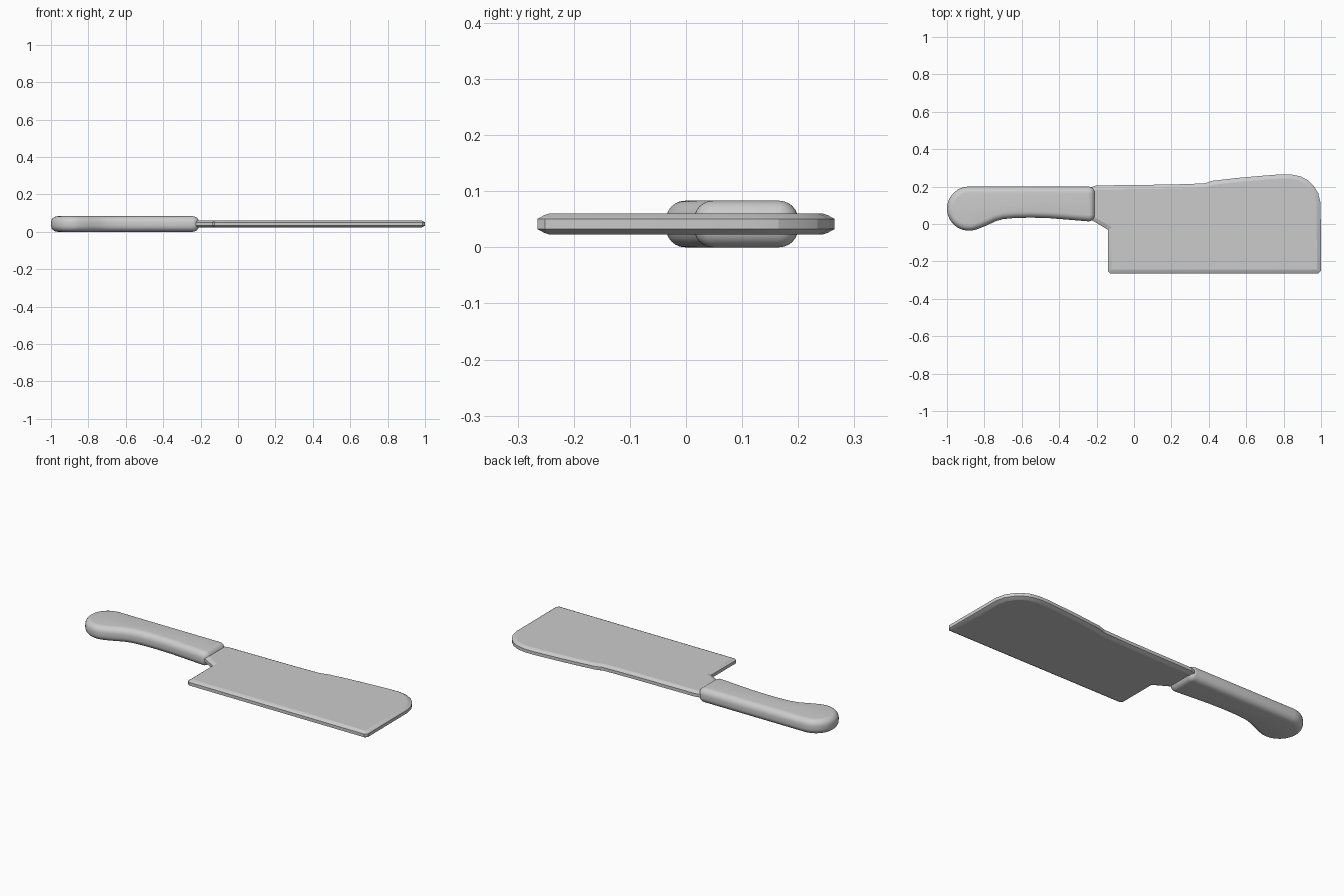
import bpy
import bmesh
from math import cos, sin, pi, radians
from mathutils import Vector

cube = bpy.data.objects.get("Cube")
if cube:
    bpy.data.objects.remove(cube, do_unlink=True)

MID_Z = 0.0415

steel = bpy.data.materials.new("plain_grey")
steel.use_nodes = True
grey = (0.6, 0.6, 0.6, 1)
steel.diffuse_color = grey
steel.node_tree.nodes["Principled BSDF"].inputs["Base Color"].default_value = grey


def arc(cx, cy, r, start, end, steps):
    """Points on a circular arc, angles in degrees."""
    angles = [radians(start + (end - start) * i / steps) for i in range(steps + 1)]
    return [(cx + r * cos(a), cy + r * sin(a)) for a in angles]


def inset(outline, d):
    """Mitred inward offset of a counter-clockwise outline."""
    pts = [Vector(p) for p in outline]
    result = []
    for i, p in enumerate(pts):
        a = (p - pts[i - 1]).normalized()
        b = (pts[(i + 1) % len(pts)] - p).normalized()
        na, nb = Vector((-a.y, a.x)), Vector((-b.y, b.x))
        result.append(p + (na + nb) * d / (1 + na.dot(nb)))
    return result


def rounded_slab(name, outline, edge, smooth_angle):
    """Stack inset copies of an outline; edge lists (inset, half height)."""
    rings = [(d, -h) for d, h in reversed(edge)] + list(edge)
    bm = bmesh.new()
    loops = [[bm.verts.new((p.x, p.y, MID_Z + h)) for p in inset(outline, d)]
             for d, h in rings]
    n = len(outline)
    for low, high in zip(loops, loops[1:]):
        for i in range(n):
            j = (i + 1) % n
            bm.faces.new((low[i], low[j], high[j], high[i]))
    bm.faces.new(loops[-1])
    bm.faces.new(loops[0][::-1])
    bmesh.ops.recalc_face_normals(bm, faces=bm.faces)
    mesh = bpy.data.meshes.new(name)
    bm.to_mesh(mesh)
    bm.free()
    mesh.materials.append(steel)
    obj = bpy.data.objects.new(name, mesh)
    bpy.context.collection.objects.link(obj)
    bpy.ops.object.select_all(action="DESELECT")
    obj.select_set(True)
    bpy.context.view_layer.objects.active = obj
    bpy.ops.object.shade_smooth_by_angle(angle=radians(smooth_angle))
    return obj


# Handle: round butt, scooped grip, square front end with soft corners
handle_outline = (
    arc(-0.882, 0.082, 0.118, 90, 285, 20)
    + [(-0.82, -0.021), (-0.78, -0.004), (-0.74, 0.015), (-0.7, 0.026),
       (-0.64, 0.032), (-0.55, 0.034), (-0.45, 0.031), (-0.35, 0.023)]
    + arc(-0.244, 0.05, 0.036, -90, 0, 6)
    + arc(-0.244, 0.164, 0.036, 0, 90, 6)
)
ROUND = 0.034
handle_edge = [(ROUND * (1 - cos(t)), 0.0075 + ROUND * sin(t))
               for t in (i * pi / 12 for i in range(7))]
rounded_slab("handle", handle_outline, handle_edge, 40)

# Blade: narrow neck, square heel, raised curved nose, bevelled rim
blade_outline = [
    (-0.25, 0.19), (-0.25, 0.03), (-0.215, 0.014), (-0.14, -0.03),
    (-0.14, -0.251), (-0.126, -0.265), (0.986, -0.265), (1.0, -0.251),
    (0.998, 0.11), (0.985, 0.165), (0.96, 0.205), (0.93, 0.234),
    (0.89, 0.255), (0.84, 0.265), (0.78, 0.265), (0.7, 0.259),
    (0.55, 0.246), (0.42, 0.231), (0.375, 0.217), (0.2, 0.211), (-0.2, 0.206),
]
blade_edge = [(0, 0.009), (0.012, 0.0155), (0.022, 0.019)]
rounded_slab("blade", blade_outline, blade_edge, 15)
